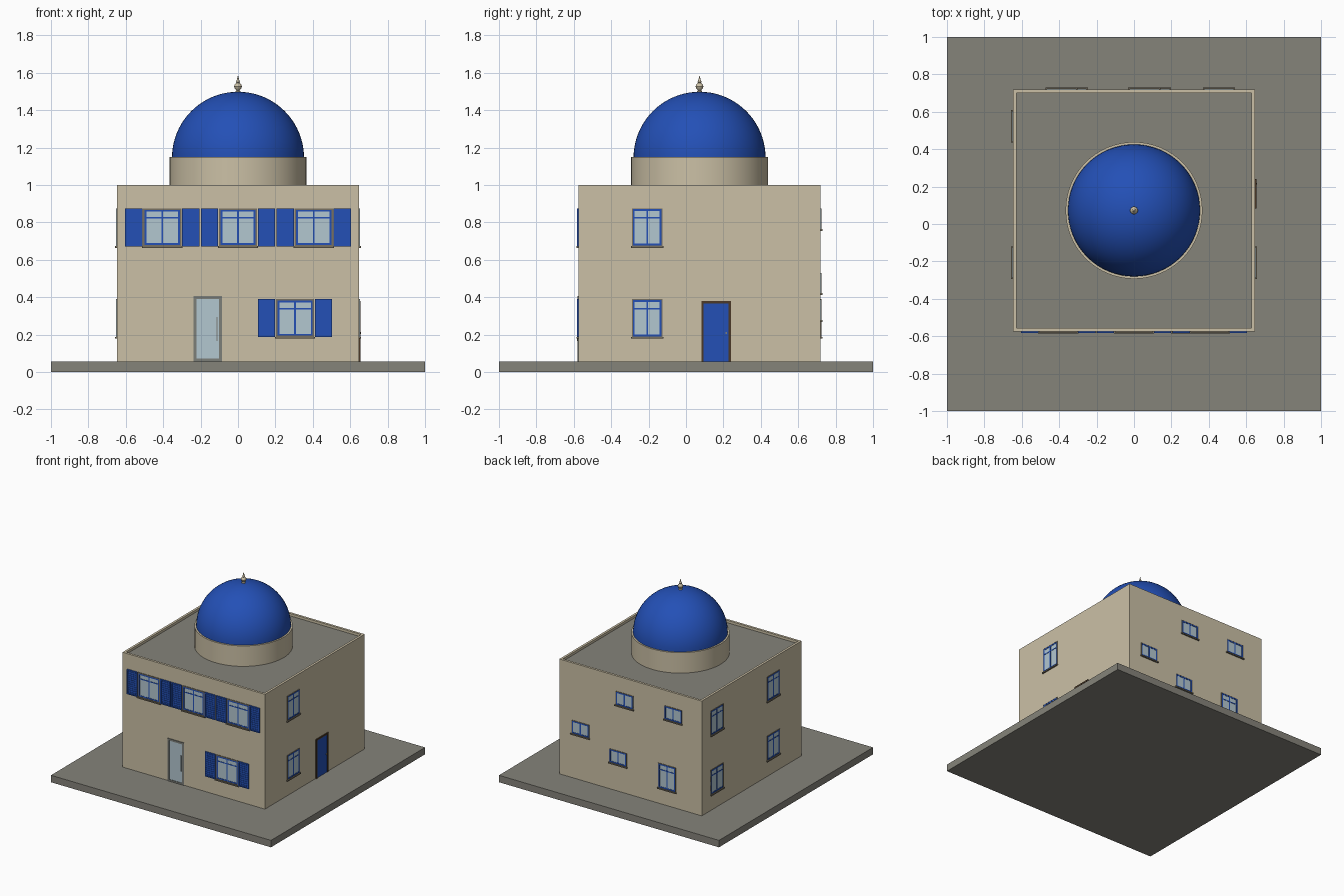
import bpy, bmesh, math
from mathutils import Matrix, Vector

if "Cube" in bpy.data.objects:
    bpy.data.objects.remove(bpy.data.objects["Cube"])

CY = 0.0725          # centre of the house in y
HALF = 0.6475        # half width of the house


def mat(name, r, g, b):
    m = bpy.data.materials.new(name)
    m.diffuse_color = (r, g, b, 1)
    m.use_nodes = True
    m.node_tree.nodes["Principled BSDF"].inputs["Base Color"].default_value = m.diffuse_color
    return m


WALL = mat("cream_plaster", 0.60, 0.53, 0.38)
STONE = mat("grey_stone", 0.235, 0.228, 0.195)
BLUE = mat("blue_paint", 0.017, 0.08, 0.47)
GLASS = mat("pale_glass", 0.45, 0.57, 0.63)
TRIM = mat("taupe_trim", 0.19, 0.165, 0.12)
BROWN = mat("brown_wood", 0.07, 0.04, 0.02)
METAL = mat("grey_metal", 0.20, 0.21, 0.19)


def finish(name, bm, mats):
    bmesh.ops.recalc_face_normals(bm, faces=bm.faces)
    me = bpy.data.meshes.new(name)
    bm.to_mesh(me)
    bm.free()
    for m in mats:
        me.materials.append(m)
    ob = bpy.data.objects.new(name, me)
    bpy.context.collection.objects.link(ob)
    return ob


def add_box(bm, lo, hi, index=0):
    lo, hi = Vector(lo), Vector(hi)
    mx = Matrix.Translation((lo + hi) / 2) @ Matrix.Diagonal((*(hi - lo), 1))
    verts = bmesh.ops.create_cube(bm, size=1, matrix=mx)["verts"]
    for f in {f for v in verts for f in v.link_faces}:
        f.material_index = index


# Wall sides: quarter turns from the front, local x runs along the wall, -y is outward
SIDES = {"front": 0, "right": 1, "back": 2, "left": 3}


def on_wall(name, side, boxes):
    """boxes: (material, u0, u1, z0, z1, outward depth); one object on one wall."""
    mats = []
    bm = bmesh.new()
    for m, u0, u1, z0, z1, out in boxes:
        if m not in mats:
            mats.append(m)
        add_box(bm, (u0, -HALF - out, z0), (u1, -HALF + 0.004, z1), mats.index(m))
    bm.transform(Matrix.Translation((0, CY, 0)) @ Matrix.Rotation(SIDES[side] * math.pi / 2, 4, 'Z'))
    return finish(name, bm, mats)


def border(m, u0, u1, z0, z1, t, out):
    return [(m, u0, u0 + t, z0, z1, out), (m, u1 - t, u1, z0, z1, out),
            (m, u0 + t, u1 - t, z0, z0 + t, out), (m, u0 + t, u1 - t, z1 - t, z1, out)]


def window(name, side, u, z0, z1, w, trim=0.004, frame=0.01):
    a, b = u - w / 2, u + w / 2
    boxes = [(GLASS, a, b, z0, z1, 0.001)]
    boxes += border(TRIM, a, b, z0, z1, trim, 0.004)
    boxes += border(BLUE, a + trim, b - trim, z0 + trim, z1 - trim, frame, 0.003)
    boxes.append((BLUE, u - 0.005, u + 0.005, z0 + trim, z1 - trim, 0.003))
    if z1 - z0 > 0.15:                                   # transom bar on tall windows
        zt = z0 + 0.75 * (z1 - z0)
        boxes.append((BLUE, a + trim, b - trim, zt - 0.004, zt + 0.004, 0.0028))
    boxes.append((TRIM, a - 0.006, b + 0.006, z0 - 0.008, z0 + 0.002, 0.011))   # sill
    on_wall(name, side, boxes)


def shutter(name, u0, u1, z0, z1):
    boxes = [(BLUE, u0, u1, z0, z1, 0.004)] + border(BLUE, u0, u1, z0, z1, 0.009, 0.009)
    n = 11
    step = (z1 - z0 - 0.018) / n
    for i in range(n):
        z = z0 + 0.009 + i * step
        boxes.append((BLUE, u0 + 0.009, u1 - 0.009, z + 0.2 * step, z + 0.75 * step, 0.007))
    on_wall(name, "front", boxes)


def lathe(name, profile, m, segments, angle=35):
    bm = bmesh.new()
    vs = [bm.verts.new((r, 0, z)) for r, z in profile]
    es = [bm.edges.new(p) for p in zip(vs, vs[1:])]
    bmesh.ops.spin(bm, geom=vs + es, cent=(0, 0, 0), axis=(0, 0, 1),
                   angle=2 * math.pi, steps=segments)
    bmesh.ops.remove_doubles(bm, verts=bm.verts, dist=1e-5)
    ob = finish(name, bm, [m])
    ob.location = (0, CY, 0)
    bpy.ops.object.select_all(action='DESELECT')
    ob.select_set(True)
    bpy.context.view_layer.objects.active = ob
    bpy.ops.object.shade_smooth_by_angle(angle=math.radians(angle))
    return ob


# Ground slab
bm = bmesh.new()
add_box(bm, (-1, -1, 0), (1, 1, 0.057))
finish("ground_slab", bm, [STONE])

# House body with sunken roof deck behind a parapet
bm = bmesh.new()
add_box(bm, (-HALF, CY - HALF, 0.05), (HALF, CY + HALF, 1.0))
bm.normal_update()
roof = max(bm.faces, key=lambda f: f.calc_center_median().z)
bmesh.ops.inset_region(bm, faces=[roof], thickness=0.027)
deck = bmesh.ops.extrude_face_region(bm, geom=[roof])["geom"]
bmesh.ops.translate(bm, vec=(0, 0, -0.02), verts=[g for g in deck if isinstance(g, bmesh.types.BMVert)])
if roof.is_valid:
    bm.faces.remove(roof)
for f in deck:
    if isinstance(f, bmesh.types.BMFace):
        f.material_index = 1
finish("house_body", bm, [WALL, STONE])

# Drum, dome and finial
lathe("dome_drum", [(0.0, 0.97), (0.366, 0.97), (0.366, 1.148), (0.34, 1.148)], WALL, 64)
arc = [(0.353 * math.cos(t), 1.145 + 0.353 * math.sin(t))
       for t in (i * math.pi / 40 for i in range(20))]
lathe("dome", arc + [(0, 1.498)], BLUE, 64)
lathe("finial", [(0.014, 1.48), (0.014, 1.502), (0.008, 1.506), (0.017, 1.514), (0.021, 1.526),
                 (0.017, 1.538), (0.008, 1.545), (0.011, 1.55), (0.006, 1.562), (0, 1.587)], WALL, 16)

# Front windows with shutters
for i, (u, z) in enumerate([(-0.405, 0.672), (0, 0.672), (0.405, 0.672), (0.305, 0.186)]):
    window(f"front_window_{i}", "front", u, z, z + 0.203, 0.204, trim=0.008)
    for s, tag in ((-1, "left"), (1, "right")):
        c = u + s * 0.152
        shutter(f"shutter_{i}_{tag}", c - 0.046, c + 0.046, z, z + 0.203)

# Right and left windows, two storeys
for z, floor in ((0.186, "lower"), (0.672, "upper")):
    window(f"right_window_{floor}", "right", -0.28, z, z + 0.203, 0.162)
    for u in (-0.45, 0.28):
        tag = "rear" if u < 0 else "fore"
        window(f"left_window_{floor}_{tag}", "left", u, z, z + 0.203, 0.162)

# Back windows (local u is -x)
for i, (x, z0, z1) in enumerate([(0.055, 0.762, 0.875), (-0.388, 0.762, 0.875), (0.455, 0.42, 0.53),
                                 (0.113, 0.275, 0.388), (-0.333, 0.186, 0.389)]):
    window(f"back_window_{i}", "back", -x, z0, z1, 0.16)

# Glazed front door with frame, step and bar handle
on_wall("front_door", "front",
        [(GLASS, -0.235, -0.087, 0.057, 0.405, 0.001)]
        + border(METAL, -0.237, -0.086, 0.055, 0.406, 0.016, 0.005)
        + [(METAL, -0.116, -0.109, 0.165, 0.295, 0.009)])

# Painted side door with wooden frame and knob
on_wall("side_door", "right",
        [(BLUE, 0.012, 0.168, 0.057, 0.37, 0.003),
         (BROWN, 0.01, 0.022, 0.055, 0.379, 0.008), (BROWN, 0.156, 0.168, 0.055, 0.379, 0.008),
         (BROWN, 0.022, 0.156, 0.367, 0.379, 0.008), (METAL, 0.138, 0.148, 0.204, 0.214, 0.009)])
